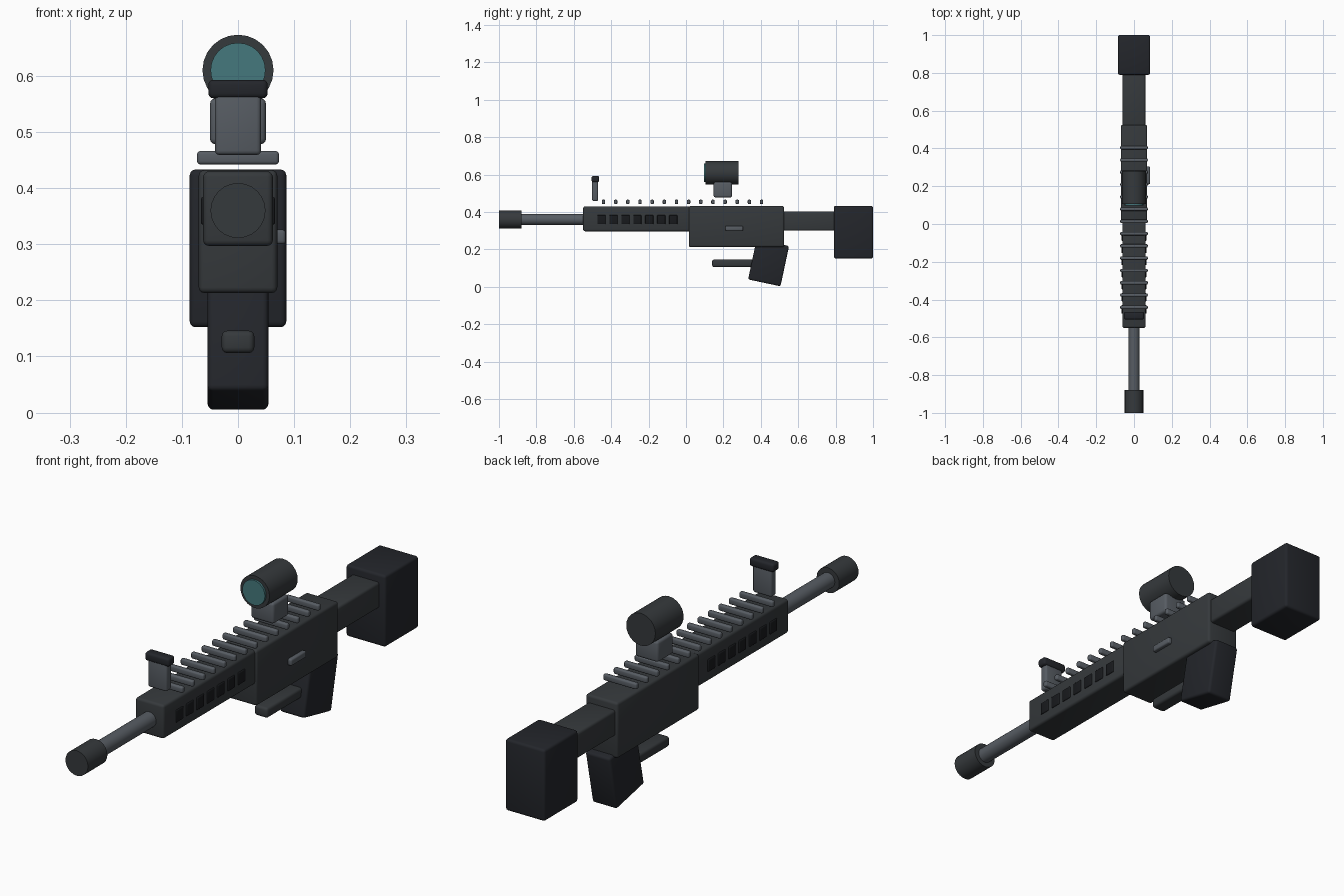
import bpy, bmesh, math
from mathutils import Matrix

if "Cube" in bpy.data.objects:
    bpy.data.objects.remove(bpy.data.objects["Cube"])


def material(name, rgb):
    m = bpy.data.materials.new(name)
    m.diffuse_color = (*rgb, 1)
    m.use_nodes = True
    m.node_tree.nodes["Principled BSDF"].inputs["Base Color"].default_value = m.diffuse_color
    return m


BODY = material("body_dark", (0.036, 0.041, 0.045))
BLACK = material("polymer_black", (0.017, 0.019, 0.024))
VENT = material("vent_black", (0.009, 0.010, 0.012))
METAL = material("steel_grey", (0.095, 0.108, 0.125))
GLASS = material("lens_teal", (0.06, 0.19, 0.205))


def finish(name, bm, mat, loc, tilt=0):
    me = bpy.data.meshes.new(name)
    bm.to_mesh(me)
    bm.free()
    me.materials.append(mat)
    ob = bpy.data.objects.new(name, me)
    bpy.context.collection.objects.link(ob)
    ob.location = loc
    ob.rotation_euler.x = tilt
    bpy.ops.object.select_all(action='DESELECT')
    ob.select_set(True)
    bpy.context.view_layer.objects.active = ob
    bpy.ops.object.shade_smooth_by_angle(angle=math.radians(35))
    return ob


def box(name, mat, x, y, z, bevel=0.01, tilt=0):
    """Bevelled box from (min, max) ranges, optionally tilted about x."""
    bm = bmesh.new()
    bmesh.ops.create_cube(bm, size=1)
    bmesh.ops.scale(bm, vec=(x[1] - x[0], y[1] - y[0], z[1] - z[0]), verts=bm.verts)
    bmesh.ops.bevel(bm, geom=bm.edges[:], offset=bevel, segments=3,
                    profile=0.5, affect='EDGES', clamp_overlap=True)
    return finish(name, bm, mat, [sum(r) / 2 for r in (x, y, z)], tilt)


def tube(name, mat, radius, y, z, sides=24, bevel=0.0):
    """Closed cylinder lying along y."""
    bm = bmesh.new()
    bmesh.ops.create_cone(bm, cap_ends=True, segments=sides, radius1=radius,
                          radius2=radius, depth=y[1] - y[0],
                          matrix=Matrix.Rotation(math.pi / 2, 4, 'X'))
    if bevel:
        rims = [e for e in bm.edges if abs(e.verts[0].co.y - e.verts[1].co.y) < 1e-5]
        bmesh.ops.bevel(bm, geom=rims, offset=bevel, segments=2, profile=0.5, affect='EDGES')
    return finish(name, bm, mat, (0, sum(y) / 2, z))


def sym(w):
    return (-w, w)


# Barrel and muzzle
tube("muzzle", BODY, 0.049, (-1.0, -0.88), 0.36)
tube("barrel", METAL, 0.03, (-0.90, -0.53), 0.36)

# Main body
box("handguard", BODY, sym(0.062), (-0.55, 0.03), (0.297, 0.43))
box("receiver", BODY, sym(0.07), (0.015, 0.525), (0.213, 0.432))
box("stock_tube", BODY, sym(0.06), (0.51, 0.80), (0.30, 0.402))
box("stock", BLACK, sym(0.086), (0.79, 1.0), (0.152, 0.433))

# Grip, trigger and side bolt
box("grip", BLACK, sym(0.054), (0.353, 0.53), (0.019, 0.239), tilt=math.radians(-12))
box("trigger", BODY, sym(0.029), (0.14, 0.39), (0.106, 0.146))
box("bolt_handle", METAL, (0.06, 0.085), (0.21, 0.305), (0.30, 0.326), 0.006)

# Handguard vents on both sides
for i in range(7):
    c = -0.452 + i * 0.064
    for side, s in (("right", 1), ("left", -1)):
        xs = sorted((s * 0.052, s * 0.066))
        box(f"vent_{side}_{i + 1}", VENT, xs, (c - 0.022, c + 0.022), (0.335, 0.384), 0.004)

# Top rail ribs
for i in range(14):
    c = -0.441 + i * 0.065
    box(f"rail_rib_{i + 1}", METAL, sym(0.073), (c - 0.009, c + 0.009), (0.442, 0.466), 0.006)

# Front sight
box("front_sight_post", METAL, sym(0.041), (-0.502, -0.470), (0.459, 0.575), 0.008)
box("front_sight_cap", BLACK, sym(0.053), (-0.505, -0.465), (0.56, 0.593), 0.009)

# Scope
box("scope_mount", METAL, sym(0.05), (0.148, 0.246), (0.478, 0.56), 0.01)
tube("scope_tube", BODY, 0.0633, (0.105, 0.28), 0.61)
tube("scope_lens", GLASS, 0.049, (0.097, 0.112), 0.61)
